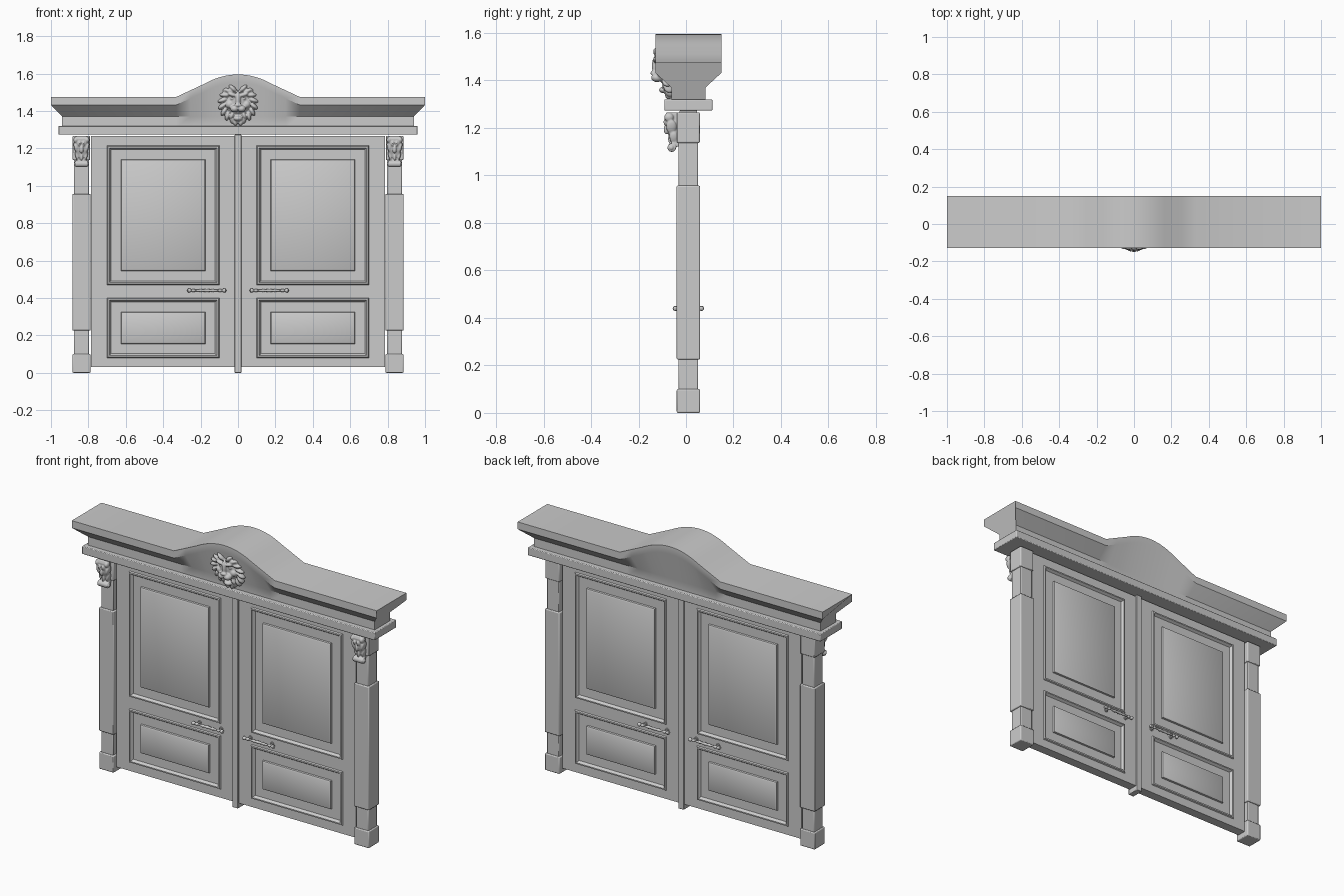
import bpy, bmesh, math
from mathutils import Matrix, Vector

if "Cube" in bpy.data.objects:
    bpy.data.objects.remove(bpy.data.objects["Cube"])

YC = 0.01  # middle plane of the door in depth


def finish(bm, name, bevel=0, smooth=True):
    bmesh.ops.recalc_face_normals(bm, faces=bm.faces)
    me = bpy.data.meshes.new(name)
    bm.to_mesh(me)
    bm.free()
    ob = bpy.data.objects.new(name, me)
    bpy.context.collection.objects.link(ob)
    if bevel:
        m = ob.modifiers.new("bevel", 'BEVEL')
        m.width, m.segments, m.limit_method = bevel, 2, 'ANGLE'
    if smooth:
        bpy.ops.object.select_all(action='DESELECT')
        ob.select_set(True)
        bpy.context.view_layer.objects.active = ob
        bpy.ops.object.shade_smooth_by_angle(angle=math.radians(35))
    return ob


def box(name, x, hx, hy, z0, z1, bevel):
    bm = bmesh.new()
    m = Matrix.Translation((x, YC, (z0 + z1) / 2)) @ Matrix.Diagonal((2 * hx, 2 * hy, z1 - z0, 1))
    bmesh.ops.create_cube(bm, size=1, matrix=m)
    return finish(bm, name, bevel)


def loft(bm, rings, cap=True):
    vs = [[bm.verts.new(p) for p in r] for r in rings]
    n = len(vs[0])
    for a, b in zip(vs, vs[1:]):
        for i in range(n):
            bm.faces.new((a[i], a[(i + 1) % n], b[(i + 1) % n], b[i]))
    if cap:
        bm.faces.new(vs[0])
        bm.faces.new(vs[-1])


def blob(bm, c, r, tilt=0):
    # ellipsoid, doubled across x when off centre; tilt turns it about y
    for s in ((1, -1) if c[0] else (1,)):
        m = (Matrix.Translation((s * c[0], c[1], c[2])) @ Matrix.Rotation(s * tilt, 4, 'Y')
             @ Matrix.Diagonal((*r, 1)))
        bmesh.ops.create_uvsphere(bm, u_segments=16, v_segments=10, radius=1, matrix=m)


def sculpt(bm, name, voxel, x=0):
    ob = finish(bm, name, smooth=False)
    ob.location.x = x
    m = ob.modifiers.new("fuse", 'REMESH')
    m.mode, m.voxel_size, m.use_smooth_shade = 'VOXEL', voxel, True
    m = ob.modifiers.new("soften", 'SMOOTH')
    m.factor, m.iterations = 0.5, 2
    return ob


# cornice: moulded section swept along x, top lifted into a central hump
def hump(x):
    x = abs(x)
    if x >= 0.33:
        return 0
    return 0.12 - 1.543 * x * x if x < 0.18 else 0.07 * (0.33 - x) / 0.15


half = [(0.072, 1.31, 0.94, 0), (0.072, 1.37, 0.94, 0), (0.139, 1.432, 1, 1), (0.139, 1.475, 1, 1)]
section = [(-y, z, e, h) for y, z, e, h in half] + half[::-1]
inner = [-0.33, -0.255] + [-0.18 + 0.02 * i for i in range(19)] + [0.255, 0.33]
rings = []
for x in [-1] + inner + [1]:
    rings.append([(x * e if abs(x) == 1 else x, YC + y, z + h * hump(x)) for y, z, e, h in section])
bm = bmesh.new()
loft(bm, rings)
finish(bm, "cornice")
box("lintel_slab", 0, 0.96, 0.101, 1.273, 1.32, 0.004)

# pilasters: stacked square blocks
for s in (-1, 1):
    x = s * 0.837
    for part, h, z0, z1 in (("base", 0.048, 0, 0.1), ("lower_neck", 0.04, 0.09, 0.235),
                            ("shaft", 0.0485, 0.225, 0.957), ("upper_neck", 0.04, 0.945, 1.15),
                            ("cap", 0.047, 1.137, 1.266)):
        box("pilaster_" + part, x, h, h + 0.001, z0, z1, 0.005)

# door leaves with two moulded panels on each face
T = 0.028
XS = [0.004, 0.1, 0.7, 0.785]
ZS = [0.03, 0.08, 0.4, 0.47, 1.215, 1.265]
MOULD = [(0, 0), (0.004, 0.008), (0.012, 0.009), (0.016, 0.003), (0.022, -0.006),
         (0.075, -0.006), (0.077, 0.004), (0.084, 0.008)]
for s in (-1, 1):
    bm = bmesh.new()
    for f in (-1, 1):
        for i in range(3):
            for j in range(5):
                def ring(d, h):
                    return [(s * x, YC + f * (T + h), z) for x, z in
                            ((XS[i] + d, ZS[j] + d), (XS[i + 1] - d, ZS[j] + d),
                             (XS[i + 1] - d, ZS[j + 1] - d), (XS[i] + d, ZS[j + 1] - d))]
                if i == 1 and j in (1, 3):
                    loft(bm, [ring(d, h) for d, h in MOULD], cap=False)
                    bm.faces.new([bm.verts.new(p) for p in ring(*MOULD[-1])])
                else:
                    bm.faces.new([bm.verts.new(p) for p in ring(0, 0)])
    bmesh.ops.remove_doubles(bm, verts=bm.verts, dist=1e-5)
    rim = [e for e in bm.edges if e.is_boundary]
    bmesh.ops.bridge_loops(bm, edges=rim)
    finish(bm, "door_leaf")
box("centre_strip", 0, 0.018, 0.037, 0, 1.273, 0.003)

# handles: turned bars on two posts, front and back
TURN = [(0.062, 0.002), (0.066, 0.009), (0.073, 0.011), (0.08, 0.009), (0.085, 0.005), (0.092, 0.009),
        (0.1, 0.009), (0.106, 0.005), (0.125, 0.006), (0.135, 0.009), (0.145, 0.006), (0.167, 0.009)]
TURN = TURN + [(0.334 - x, r) for x, r in TURN[-2::-1]]
for s in (-1, 1):
    for f in (-1, 1):
        bm = bmesh.new()
        y = YC + f * 0.055
        loft(bm, [[(s * x, y + r * math.cos(a * math.pi / 6), 0.44 + r * math.sin(a * math.pi / 6))
                   for a in range(12)] for x, r in TURN])
        for x in (0.096, 0.238):
            for r, y0, y1 in ((0.005, T, 0.055), (0.011, T - 0.002, T + 0.006)):
                loft(bm, [[(s * x + r * math.cos(a * math.pi / 6), YC + f * yy,
                            0.44 + r * math.sin(a * math.pi / 6)) for a in range(12)]
                          for yy in (y0, y1)])
        finish(bm, "door_handle")

# carved corbels: S-shaped bracket, leaf lobes and a bottom scroll
CURVE = [(-0.03, 1.266), (-0.082, 1.266), (-0.088, 1.25), (-0.084, 1.22), (-0.076, 1.185),
         (-0.062, 1.15), (-0.056, 1.125), (-0.03, 1.12)]
for s in (-1, 1):
    bm = bmesh.new()
    loft(bm, [[(x, y, z) for y, z in CURVE] for x in (-0.026, 0.026)])
    loft(bm, [[(x, -0.06 + 0.018 * math.cos(a * math.pi / 8), 1.117 + 0.018 * math.sin(a * math.pi / 8))
               for a in range(16)] for x in (-0.032, 0.032)])
    blob(bm, (0.034, -0.062, 1.117), (0.006, 0.01, 0.01))
    blob(bm, (0.03, -0.072, 1.245), (0.013, 0.02, 0.018))
    blob(bm, (0.03, -0.062, 1.205), (0.01, 0.022, 0.03), 0.25)
    blob(bm, (0.024, -0.052, 1.16), (0.009, 0.018, 0.026), 0.25)
    blob(bm, (0.011, -0.086, 1.225), (0.008, 0.009, 0.014))
    blob(bm, (0, -0.082, 1.195), (0.011, 0.012, 0.022))
    blob(bm, (0, -0.066, 1.155), (0.008, 0.01, 0.022))
    sculpt(bm, "corbel", 0.0035, s * 0.837)

# carved lion head in the middle of the cornice
bm = bmesh.new()
blob(bm, (0, -0.075, 1.455), (0.075, 0.05, 0.08))            # skull
blob(bm, (0, -0.06, 1.385), (0.055, 0.035, 0.055))           # throat
for k in range(8):                                            # mane locks
    a = math.radians(-68 + 20 * k)
    z = 1.44 + 0.085 * math.sin(a)
    y = -0.068 - 0.3 * (z - 1.37)
    blob(bm, (0.078 * math.cos(a) + 0.004, y, z), (0.013, 0.026, 0.03), math.pi / 2 - a + 0.5)
blob(bm, (0.066, -0.108, 1.508), (0.018, 0.016, 0.02), 0.6)  # ears
blob(bm, (0.03, -0.122, 1.487), (0.028, 0.018, 0.011), -0.3)  # brows
blob(bm, (0.031, -0.119, 1.466), (0.01, 0.008, 0.006))       # eyes
blob(bm, (0.045, -0.1, 1.435), (0.023, 0.024, 0.022))        # cheeks
blob(bm, (0, -0.126, 1.462), (0.014, 0.018, 0.042))          # nose bridge
blob(bm, (0, -0.137, 1.431), (0.021, 0.013, 0.01))           # nose tip
blob(bm, (0.019, -0.122, 1.412), (0.023, 0.025, 0.019))      # muzzle
blob(bm, (0, -0.092, 1.36), (0.025, 0.022, 0.014))           # chin
blob(bm, (0.032, -0.085, 1.378), (0.01, 0.018, 0.022), -0.4)  # jaw sides
blob(bm, (0.018, -0.072, 1.343), (0.012, 0.018, 0.024), 0.3)  # beard
sculpt(bm, "lion_head", 0.004)
